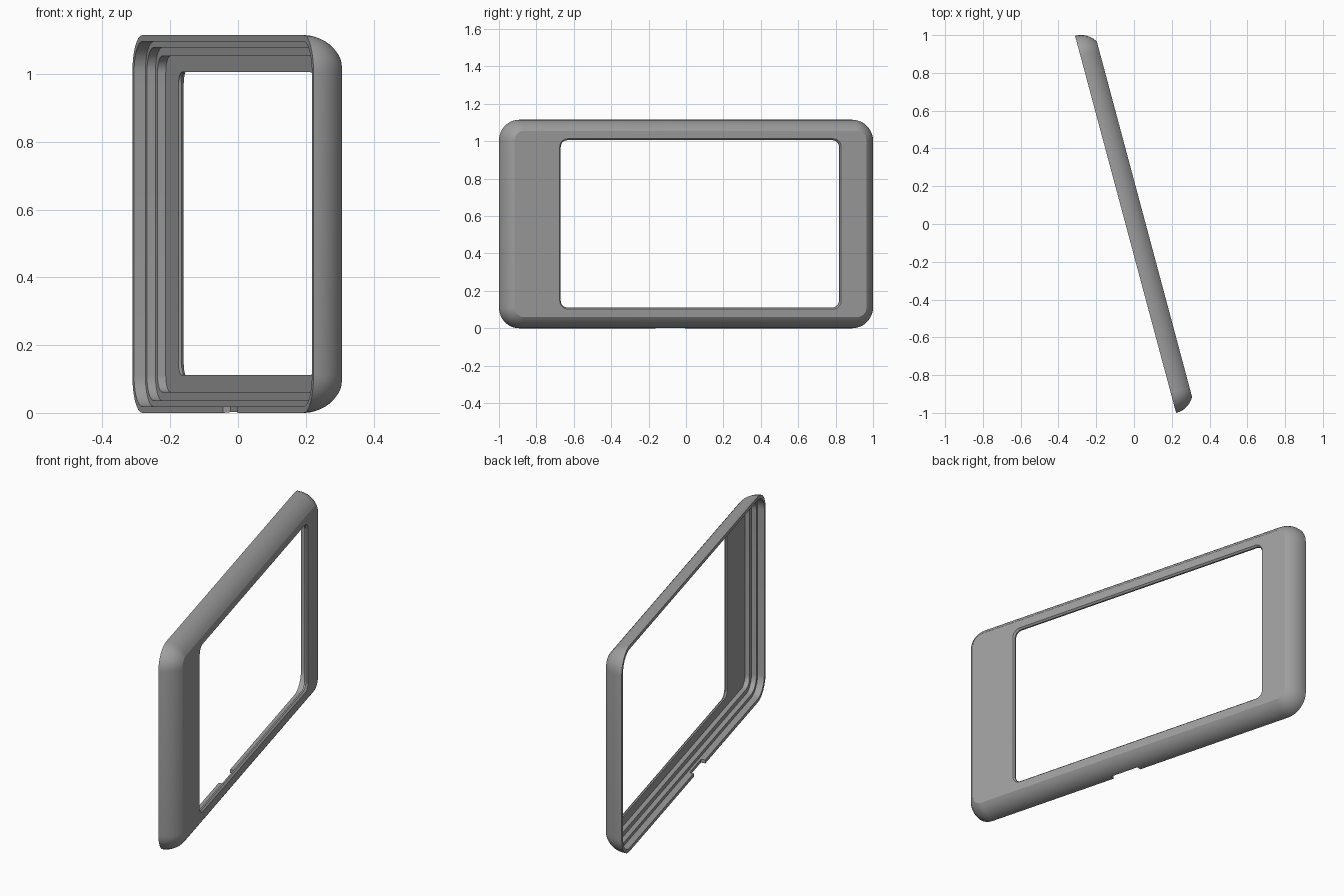
import bpy, bmesh, math

if "Cube" in bpy.data.objects:
    bpy.data.objects.remove(bpy.data.objects["Cube"])

TILT = math.radians(15)          # turn of the whole frame about z
BACK, FRONT = -0.0435, 0.060     # back rim and front face planes
CY, CZ, HY, HZ = 0.0095, 0.5575, 1.0335, 0.5575
RADIUS, SEG = 0.112, 8

grey = bpy.data.materials.new("mid grey")
grey.diffuse_color = (0.35, 0.35, 0.35, 1)
grey.use_nodes = True
grey.node_tree.nodes["Principled BSDF"].inputs["Base Color"].default_value = grey.diffuse_color


def rounded_ring(bm, x, cy, cz, hy, hz, r):
    """Rounded rectangle of vertices in the plane at depth x."""
    ring = []
    for k, (sy, sz) in enumerate([(1, 1), (-1, 1), (-1, -1), (1, -1)]):
        for i in range(SEG + 1):
            a = math.pi / 2 * (k + i / SEG)
            ring.append(bm.verts.new((x, cy + sy * (hy - r) + r * math.cos(a),
                                      cz + sz * (hz - r) + r * math.sin(a))))
    return ring


bm = bmesh.new()


def shell_ring(inset, x):
    return rounded_ring(bm, x, CY, CZ, HY - inset, HZ - inset, RADIUS - inset)


def window_ring(grow, x):
    return rounded_ring(bm, x, 0.064, 0.5585, 0.771 + grow, 0.447 + grow, 0.036 + grow)


rings = []
# curved outer edge, an arc stopping short of the flat front
ARC = 0.12
sweep = math.asin((FRONT - BACK) / ARC)
for i in range(9):
    a = sweep * i / 8
    rings.append(shell_ring(ARC * (1 - math.cos(a)), BACK + ARC * math.sin(a)))
# window with a small chamfer
rings += [window_ring(0.008, FRONT), window_ring(0, 0.051), window_ring(0, 0.042)]
# stepped inside, from the floor out to the back rim
for inset, x in [(0.062, 0.042), (0.062, 0.017), (0.037, 0.017),
                 (0.037, -0.009), (0.019, -0.009), (0.019, BACK)]:
    rings.append(shell_ring(inset, x))

for a, b in zip(rings, rings[1:] + rings[:1]):
    n = len(a)
    for i in range(n):
        j = (i + 1) % n
        bm.faces.new((a[i], a[j], b[j], b[i]))
bmesh.ops.recalc_face_normals(bm, faces=bm.faces)
mesh = bpy.data.meshes.new("bezel_frame")
bm.to_mesh(mesh)
bm.free()
mesh.materials.append(grey)
frame = bpy.data.objects.new("bezel_frame", mesh)
bpy.context.collection.objects.link(frame)

# shallow notch in the bottom of the back rim
bpy.ops.mesh.primitive_cube_add(size=1, location=(BACK, -0.075, 0))
cutter = bpy.context.object
cutter.name = "notch_cutter"
cutter.scale = (0.044, 0.165, 0.06)
cutter.hide_render = True
cutter.data.materials.append(grey)
cut = frame.modifiers.new("notch", 'BOOLEAN')
cut.operation = 'DIFFERENCE'
cut.solver = 'EXACT'
cut.object = cutter
bpy.ops.object.select_all(action='DESELECT')
frame.select_set(True)
bpy.context.view_layer.objects.active = frame
bpy.ops.object.modifier_apply(modifier="notch")
bpy.data.objects.remove(cutter)

bpy.ops.object.shade_smooth_by_angle(angle=math.radians(22))
frame.rotation_euler.z = TILT
